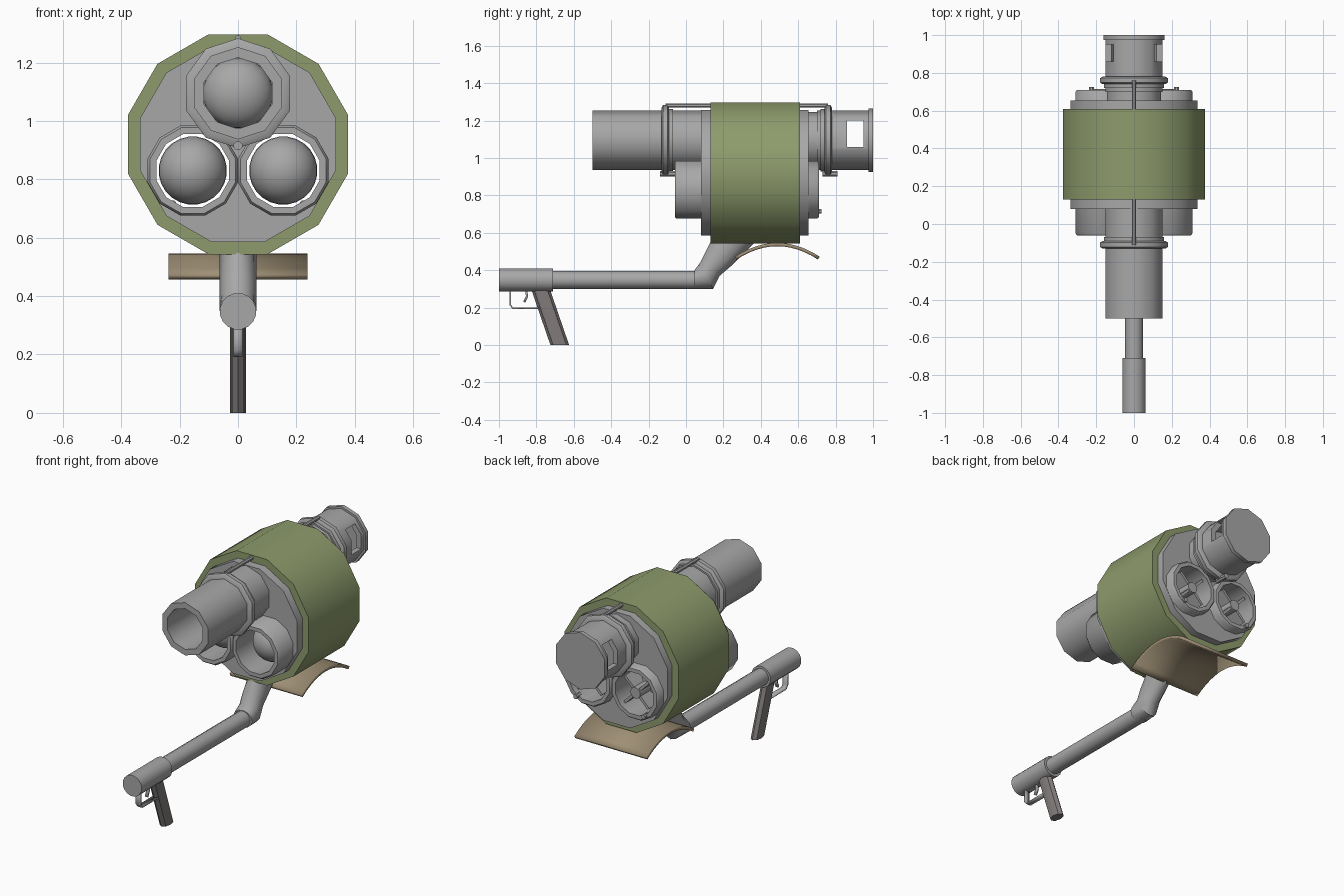
import bpy, bmesh, math
from mathutils import Vector

cube = bpy.data.objects.get("Cube")
if cube:
    bpy.data.objects.remove(cube, do_unlink=True)


def material(name, rgb):
    m = bpy.data.materials.new(name)
    m.use_nodes = True
    m.diffuse_color = (*rgb, 1)
    m.node_tree.nodes["Principled BSDF"].inputs["Base Color"].default_value = (*rgb, 1)
    return m


GREY = material("metal grey", (0.39, 0.39, 0.39))
GREEN = material("olive green", (0.27, 0.33, 0.15))
TAN = material("pad tan", (0.35, 0.28, 0.18))
DARK = material("grip grey", (0.22, 0.2, 0.195))
parts = []


def finish(name, bm, mat):
    bmesh.ops.remove_doubles(bm, verts=bm.verts, dist=1e-5)
    bmesh.ops.recalc_face_normals(bm, faces=bm.faces)
    me = bpy.data.meshes.new(name)
    bm.to_mesh(me)
    bm.free()
    ob = bpy.data.objects.new(name, me)
    me.materials.append(mat)
    bpy.context.collection.objects.link(ob)
    parts.append(ob)
    return ob


def skin(name, rings, mat, closed=False):
    """Join a row of equal rings; cap the ends unless the row is closed."""
    bm = bmesh.new()
    rows = [[bm.verts.new(p) for p in ring] for ring in rings]
    n = len(rows[0])
    pairs = list(zip(rows, rows[1:])) + ([(rows[-1], rows[0])] if closed else [])
    for a, b in pairs:
        for i in range(n):
            j = (i + 1) % n
            bm.faces.new((a[i], a[j], b[j], b[i]))
    if not closed:
        bm.faces.new(rows[0])
        bm.faces.new(rows[-1])
    return finish(name, bm, mat)


def lathe(name, profile, cx, cz, n, mat=GREY, closed=False):
    """Turn (radius, y) points about an axis along y."""
    turn = math.pi / n
    angles = [2 * math.pi * i / n + turn for i in range(n)]
    rings = [[(cx + r * math.cos(a), y, cz + r * math.sin(a)) for a in angles]
             for r, y in profile]
    return skin(name, rings, mat, closed)


def rod(name, r, y0, y1, cx, cz, n=12, mat=GREY):
    return lathe(name, [(r, y0), (r, y1)], cx, cz, n, mat)


def pipe(name, r_in, r_out, y0, y1, cx, cz, n, mat=GREY):
    return lathe(name, [(r_in, y0), (r_out, y0), (r_out, y1), (r_in, y1)],
                 cx, cz, n, mat, closed=True)


def loft(name, spans, half, n, mat):
    """Elliptic sections, each spanning two (y, z) points."""
    rings = []
    for p, q in spans:
        p, q = Vector((0, *p)), Vector((0, *q))
        mid, arm = (p + q) / 2, (q - p) / 2
        rings.append([mid + arm * math.cos(a) + Vector((half * math.sin(a), 0, 0))
                      for a in (2 * math.pi * i / n for i in range(n))])
    return skin(name, rings, mat)


def ribbon(name, path, half, thick, mat):
    """Flat strip along a (y, z) path, with thickness."""
    bm = bmesh.new()
    rows = [[bm.verts.new((s * half, y, z)) for s in (-1, 1)] for y, z in path]
    for a, b in zip(rows, rows[1:]):
        bm.faces.new((a[0], a[1], b[1], b[0]))
    ob = finish(name, bm, mat)
    mod = ob.modifiers.new("thickness", "SOLIDIFY")
    mod.thickness, mod.offset = thick, 0
    return ob


def box(name, lo, hi, mat=GREY):
    rings = [[(lo[0], y, lo[1]), (hi[0], y, lo[1]), (hi[0], y, hi[1]), (lo[0], y, hi[1])]
             for y in (lo[2], hi[2])]
    return skin(name, rings, mat)


def cut(ob, cutter):
    mod = ob.modifiers.new("cut", "BOOLEAN")
    mod.operation, mod.solver, mod.object = "DIFFERENCE", "EXACT", cutter
    bpy.context.view_layer.objects.active = ob
    bpy.ops.object.modifier_apply(modifier=mod.name)
    parts.remove(cutter)
    bpy.data.objects.remove(cutter, do_unlink=True)


def dome(r, y, depth, steps=8):
    """Profile of a round nose whose base lies at y."""
    return [(r * math.sin(t) + 1e-6, y - depth * math.cos(t))
            for t in (math.pi / 2 * i / steps for i in range(steps + 1))]


# Main drum: green shell around a grey core
AXIS, TOP, LOW = 0.92, 1.095, 0.83
pipe("drum_shell", 0.345, 0.39, 0.13, 0.61, 0, AXIS, 12, GREEN)
core = rod("drum_core", 0.347, 0.08, 0.655, 0, AXIS)

# Two open launch tubes, each holding a finned round
for side, s in (("left", 1), ("right", -1)):
    x = 0.155 * s
    cut(core, rod("tube_cutter", 0.145, -0.2, 1, x, LOW))
    lathe(side + "_tube", [(0.129, -0.06), (0.152, -0.06), (0.16, -0.05), (0.16, 0.7),
                           (0.152, 0.71), (0.129, 0.71)], x, LOW, 12, closed=True)
    lathe(side + "_round", dome(0.117, 0.12, 0.115) + [(0.117, 0.56), (0.035, 0.6)],
          x, LOW, 24)
    rod(side + "_round_hub", 0.033, 0.58, 0.7, x, LOW, 10)
    for k in range(4):
        fin = box(side + "_round_fin", (0.03, -0.008, 0.58), (0.112, 0.008, 0.69))
        fin.rotation_euler.y = math.pi / 4 + k * math.pi / 2
        fin.location = (x, 0, LOW)
    rod(side + "_rear_peg", 0.014, 0.68, 0.725, 0.225 * s, 0.715, 8)

# Sight barrel along the top
pipe("sight_front_tube", 0.122, 0.158, -0.5, 0.1, 0, TOP, 10)
lathe("front_lens", dome(0.121, -0.2, 0.09) + [(0.121, -0.15)], 0, TOP, 20)
rod("sight_middle", 0.15, 0.06, 0.74, 0, TOP, 10)
eyepiece = pipe("eyepiece_tube", 0.125, 0.158, 0.7, 0.98, 0, TOP, 10)
cut(eyepiece, box("window_cutter", (-0.3, 1.06, 0.86), (0.3, 1.2, 0.95)))
rod("eyepiece_cap", 0.17, 0.975, 1, 0, TOP, 10)

# Collars with tie rods
for name, y in (("front_collar", -0.11), ("rear_collar", 0.76)):
    lathe(name, [(0.14, y - 0.02), (0.175, y - 0.02), (0.188, y - 0.012),
                 (0.188, y + 0.012), (0.175, y + 0.02), (0.14, y + 0.02)],
          0, TOP, 10, closed=True)
    inward = 0.04 if y < 0 else -0.04
    rod(name + "_step", 0.168, *sorted((y, y + inward)), 0, TOP, 10) if y > 0 else \
        pipe(name + "_step", 0.14, 0.168, y, y + inward, 0, TOP, 10)
    rod(name + "_pin", 0.016, y - 0.03, y + 0.05, 0, 0.915, 8)
rod("top_tie_rod", 0.012, -0.11, 0.76, 0, 1.281, 8)

# Bent support arm
loft("arm_elbow", [((0.045, 0.3), (0.045, 0.4)), ((0.145, 0.3), (0.075, 0.44)),
                   ((0.18, 0.37), (0.1, 0.49)), ((0.25, 0.43), (0.13, 0.55)),
                   ((0.38, 0.56), (0.15, 0.6))], 0.063, 12, GREY)
rod("arm_tube", 0.049, -0.72, 0.08, 0, 0.348)
rod("grip_housing", 0.063, -1, -0.71, 0, 0.348, 16)

# Grip, trigger and guard
loft("grip", [((-0.835, 0.32), (-0.735, 0.32)), ((-0.725, 0), (-0.625, 0))],
     0.028, 8, DARK)
ribbon("trigger_guard", [(-0.94, 0.3), (-0.94, 0.215), (-0.925, 0.196), (-0.78, 0.196)],
       0.016, 0.008, GREY)
ribbon("trigger", [(-0.855, 0.3), (-0.85, 0.26), (-0.865, 0.23)], 0.008, 0.012, GREY)

# Curved shoulder pad
arc = [i / 6 for i in range(-6, 7)]
ribbon("shoulder_pad", [(0.488 + 0.222 * t, 0.537 - 0.072 * t * t) for t in arc],
       0.238, 0.018, TAN)

# Smooth shading with crisp edges
bpy.ops.object.select_all(action="DESELECT")
for ob in parts:
    ob.select_set(True)
bpy.context.view_layer.objects.active = parts[0]
bpy.ops.object.shade_smooth_by_angle(angle=math.radians(40))
